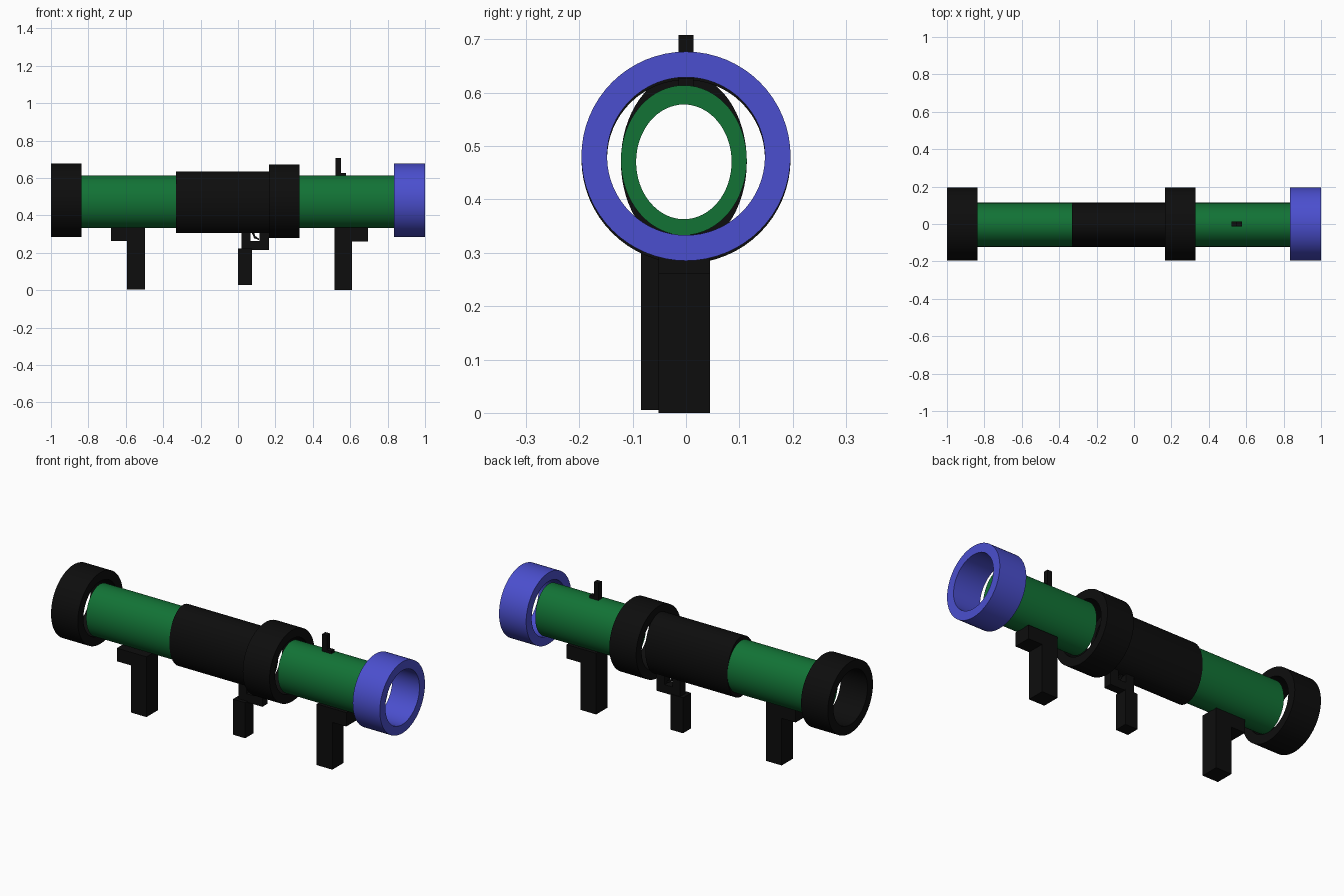
import bpy, bmesh, math

if "Cube" in bpy.data.objects:
    bpy.data.objects.remove(bpy.data.objects["Cube"])


def material(name, rgb):
    m = bpy.data.materials.new(name)
    m.diffuse_color = (*rgb, 1)
    m.use_nodes = True
    m.node_tree.nodes["Principled BSDF"].inputs["Base Color"].default_value = m.diffuse_color
    return m


BLACK = material("matte black", (0.004, 0.004, 0.004))
GREEN = material("dark green", (0.006, 0.17, 0.036))
BLUE = material("blue", (0.07, 0.078, 0.62))


def finish(name, bm, mat, smooth=False):
    bmesh.ops.recalc_face_normals(bm, faces=bm.faces)
    mesh = bpy.data.meshes.new(name)
    bm.to_mesh(mesh)
    bm.free()
    mesh.materials.append(mat)
    ob = bpy.data.objects.new(name, mesh)
    bpy.context.collection.objects.link(ob)
    if smooth:
        bpy.ops.object.select_all(action='DESELECT')
        ob.select_set(True)
        bpy.context.view_layer.objects.active = ob
        bpy.ops.object.shade_smooth_by_angle(angle=math.radians(35))
    return ob


def pipe(name, mat, x0, x1, cy, cz, outer, inner, inner_cz=None, n=64):
    """Hollow elliptical tube along x; outer and inner are (ry, rz)."""
    bm = bmesh.new()
    loops = []
    icz = cz if inner_cz is None else inner_cz
    for x, (ry, rz), z in ((x0, outer, cz), (x1, outer, cz),
                           (x1, inner, icz), (x0, inner, icz)):
        loops.append([bm.verts.new((x, cy + ry * math.cos(2 * math.pi * i / n),
                                    z + rz * math.sin(2 * math.pi * i / n)))
                      for i in range(n)])
    for k in range(4):
        a, b = loops[k], loops[(k + 1) % 4]
        for i in range(n):
            j = (i + 1) % n
            bm.faces.new((a[i], a[j], b[j], b[i]))
    return finish(name, bm, mat, True)


def extrude_xz(name, mat, points, y0, y1):
    """Side profile in x,z extruded from y0 to y1."""
    bm = bmesh.new()
    face = bm.faces.new([bm.verts.new((x, y0, z)) for x, z in points])
    res = bmesh.ops.extrude_face_region(bm, geom=[face])
    verts = [g for g in res["geom"] if isinstance(g, bmesh.types.BMVert)]
    bmesh.ops.translate(bm, verts=verts, vec=(0, y1 - y0, 0))
    return finish(name, bm, mat)


def box(name, mat, x0, x1, y0, y1, z0, z1):
    return extrude_xz(name, mat, [(x0, z0), (x1, z0), (x1, z1), (x0, z1)], y0, y1)


# Tube sections
for name, x0, x1 in (("rear_tube", -0.838, -0.332), ("front_tube", 0.328, 0.837)):
    pipe(name, GREEN, x0, x1, -0.004, 0.4735, (0.118, 0.1405), (0.0895, 0.1075), 0.4705)
pipe("middle_sleeve", BLACK, -0.332, 0.168, -0.004, 0.471, (0.118, 0.165), (0.0895, 0.125))

# Collars
for name, mat, x0, x1, z in (("rear_collar", BLACK, -1, -0.837, 0.481),
                             ("middle_collar", BLACK, 0.166, 0.329, 0.476),
                             ("muzzle_collar", BLUE, 0.835, 1, 0.481)):
    pipe(name, mat, x0, x1, 0, z, (0.196, 0.196), (0.148, 0.148))

# Support handles: L shapes, post with a bracket at the top
extrude_xz("front_handle", BLACK, [(0.515, 0), (0.61, 0), (0.61, 0.26), (0.695, 0.26),
                                   (0.695, 0.336), (0.515, 0.336)], -0.052, 0.045)
extrude_xz("rear_handle", BLACK, [(-0.593, 0.005), (-0.498, 0.005), (-0.498, 0.336),
                                  (-0.678, 0.336), (-0.678, 0.264), (-0.593, 0.264)],
           -0.084, 0.016)

# Trigger group
box("trigger_grip", BLACK, 0.0, 0.075, -0.045, 0.026, 0.027, 0.222)
box("guard_rear", BLACK, 0.02, 0.067, -0.024, 0.022, 0.216, 0.315)
box("guard_front", BLACK, 0.115, 0.165, -0.024, 0.022, 0.216, 0.315)
box("guard_bottom", BLACK, 0.067, 0.115, -0.024, 0.022, 0.216, 0.262)
extrude_xz("trigger", BLACK, [(0.072, 0.312), (0.086, 0.312), (0.092, 0.29), (0.112, 0.276),
                              (0.112, 0.268), (0.086, 0.278)], -0.008, 0.006)

# Sight: post on a short base
extrude_xz("sight", BLACK, [(0.522, 0.6), (0.578, 0.6), (0.578, 0.628), (0.55, 0.628),
                            (0.55, 0.708), (0.522, 0.708)], -0.014, 0.014)
